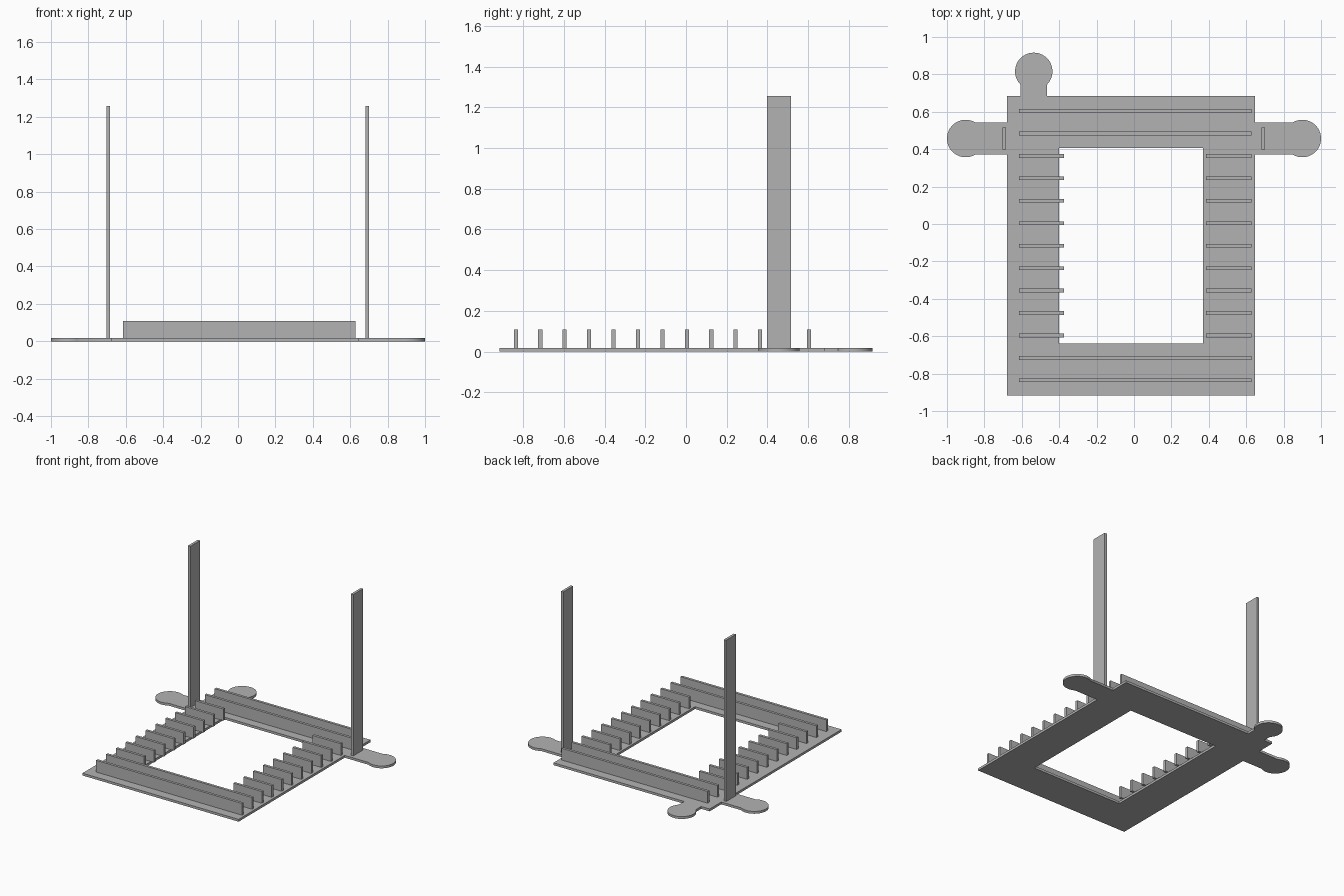
import bpy
import bmesh
from math import asin, cos, sin, pi

if "Cube" in bpy.data.objects:
    bpy.data.objects.remove(bpy.data.objects["Cube"])

grey = bpy.data.materials.new("plain grey")
grey.use_nodes = True
GREY = (0.45, 0.45, 0.45, 1)
grey.diffuse_color = GREY
grey.node_tree.nodes["Principled BSDF"].inputs["Base Color"].default_value = GREY

THICK = 0.018
LEFT, RIGHT, FRONT, BACK = -0.68, 0.647, -0.916, 0.684
RADIUS = 0.1


def box(name, x0, x1, y0, y1, z0, z1):
    bpy.ops.mesh.primitive_cube_add(
        size=1, location=((x0 + x1) / 2, (y0 + y1) / 2, (z0 + z1) / 2))
    ob = bpy.context.object
    ob.name = name
    ob.scale = (x1 - x0, y1 - y0, z1 - z0)
    bpy.ops.object.transform_apply(location=False, rotation=False, scale=True)
    ob.data.materials.append(grey)
    return ob


def tab(cx, cy, heading, half_neck, neck, steps=40):
    """Outline of a round-ended tab whose neck starts 'neck' behind the centre."""
    sweep = pi - asin(half_neck / RADIUS)
    local = [(-neck, -half_neck)]
    for i in range(steps + 1):
        a = -sweep + 2 * sweep * i / steps
        local.append((RADIUS * cos(a), RADIUS * sin(a)))
    local.append((-neck, half_neck))
    c, s = cos(heading), sin(heading)
    return [(cx + u * c - v * s, cy + u * s + v * c) for u, v in local]


# Flat frame with three round-ended tabs and a rectangular opening
outline = [(LEFT, FRONT), (RIGHT, FRONT)]
outline += tab(0.9, 0.457, 0, 0.086, 0.9 - RIGHT)
outline += [(RIGHT, BACK)]
outline += tab(-0.536, 0.816, pi / 2, 0.072, 0.816 - BACK)
outline += [(LEFT, BACK)]
outline += tab(-0.9, 0.457, pi, 0.086, 0.9 + LEFT)
opening = [(-0.4, -0.638), (-0.4, 0.406), (0.37, 0.406), (0.37, -0.638)]

curve = bpy.data.curves.new("frame_outline", "CURVE")
curve.dimensions = "2D"
curve.fill_mode = "BOTH"
curve.extrude = THICK / 2
for loop in (outline, opening):
    spline = curve.splines.new("POLY")
    spline.points.add(len(loop) - 1)
    for point, (x, y) in zip(spline.points, loop):
        point.co = (x, y, 0, 1)
    spline.use_cyclic_u = True
helper = bpy.data.objects.new("frame_outline", curve)
bpy.context.collection.objects.link(helper)
bpy.context.view_layer.update()
deps = bpy.context.evaluated_depsgraph_get()
mesh = bpy.data.meshes.new_from_object(helper.evaluated_get(deps))
bpy.data.objects.remove(helper)

bm = bmesh.new()
bm.from_mesh(mesh)
bmesh.ops.remove_doubles(bm, verts=bm.verts, dist=0.0001)
bmesh.ops.recalc_face_normals(bm, faces=bm.faces)
bm.to_mesh(mesh)
bm.free()
mesh.materials.clear()
mesh.materials.append(grey)
frame = bpy.data.objects.new("base_frame", mesh)
frame.location.z = THICK / 2
bpy.context.collection.objects.link(frame)
bpy.ops.object.select_all(action="DESELECT")
frame.select_set(True)
bpy.context.view_layer.objects.active = frame
bpy.ops.object.shade_smooth_by_angle()

# Evenly spaced upright ribs: full width at the ends, split beside the opening
for i in range(13):
    y = 0.604 - 0.12 * i
    if i in (0, 1, 11, 12):
        spans = {"rib_full": (-0.614, 0.627)}
    else:
        spans = {"rib_right": (-0.614, -0.373), "rib_left": (0.385, 0.627)}
    for name, (x0, x1) in spans.items():
        box(f"{name}_{i}", x0, x1, y - 0.01, y + 0.01, THICK, 0.108)

# Two tall flat posts on the side tabs
for name, x in (("post_right", -0.694), ("post_left", 0.691)):
    box(name, x - 0.01, x + 0.01, 0.398, 0.517, THICK, 1.257)
